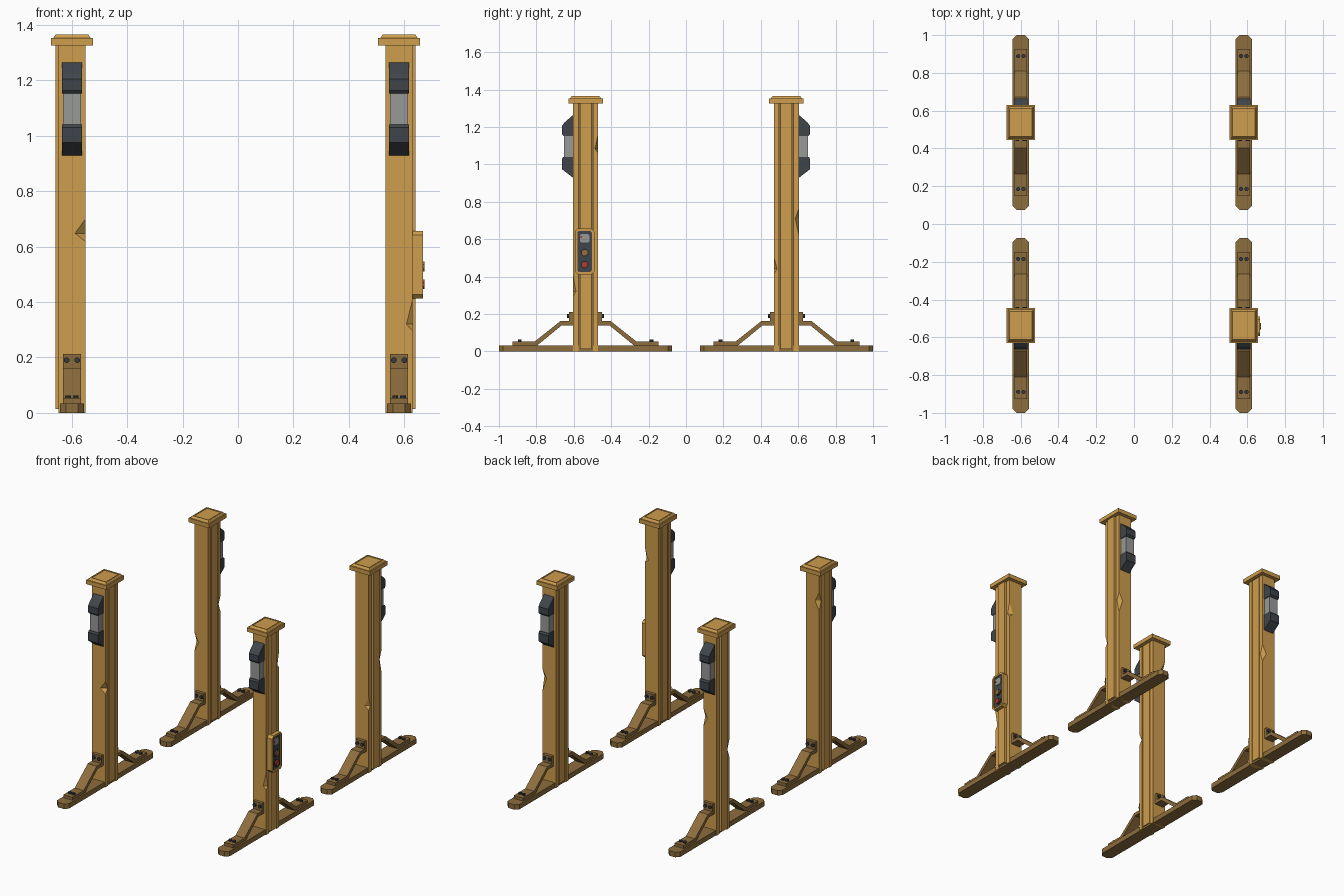
import bpy, bmesh, math
from mathutils import Vector

if "Cube" in bpy.data.objects:
    bpy.data.objects.remove(bpy.data.objects["Cube"])

def mat(name, r, g, b):
    m = bpy.data.materials.new(name)
    m.diffuse_color = (r, g, b, 1)
    m.use_nodes = True
    m.node_tree.nodes["Principled BSDF"].inputs["Base Color"].default_value = m.diffuse_color
    return m

TAN = mat("tan_paint", 0.62, 0.34, 0.075)
BROWN = mat("brown_base", 0.27, 0.155, 0.047)
SLATE = mat("dark_slate", 0.05, 0.06, 0.07)
BOLT = mat("bolt_steel", 0.035, 0.042, 0.05)
GLASS = mat("grey_glass", 0.31, 0.32, 0.31)
RED = mat("red_button", 0.40, 0.05, 0.03)
KNOB = mat("ochre_knob", 0.30, 0.15, 0.05)

# Local frame per post: u points outward in x, v points outward in y
AXES = {'u': lambda p, q, h: (h, p, q), 'v': lambda p, q, h: (p, h, q), 'z': lambda p, q, h: (p, q, h)}

def prism(bm, poly, axis, lo, hi, scale=1.0):
    """Extrude a 2D polygon along a local axis; returns the far face."""
    f = AXES[axis]
    a = [bm.verts.new(f(p, q, lo)) for p, q in poly]
    b = [bm.verts.new(f(p * scale, q * scale, hi)) for p, q in poly]
    n = len(poly)
    bm.faces.new(a[::-1])
    top = bm.faces.new(b)
    for i in range(n):
        bm.faces.new((a[i], a[(i + 1) % n], b[(i + 1) % n], b[i]))
    return top

def rect(p0, p1, q0, q1):
    return [(p0, q0), (p1, q0), (p1, q1), (p0, q1)]

def chamfer_rect(p0, p1, q0, q1, c):
    return [(p0 + c, q0), (p1 - c, q0), (p1, q0 + c), (p1, q1 - c),
            (p1 - c, q1), (p0 + c, q1), (p0, q1 - c), (p0, q0 + c)]

def disc(p, q, r, n=8):
    return [(p + r * math.cos(2 * math.pi * (i + .5) / n), q + r * math.sin(2 * math.pi * (i + .5) / n)) for i in range(n)]

def sink(bm, face, width, depth, index=0):
    """Inset a face, then sink the middle."""
    bmesh.ops.recalc_face_normals(bm, faces=bm.faces)
    bmesh.ops.inset_region(bm, faces=[face], thickness=width)
    face.normal_update()
    n = face.normal.copy()
    inner = bmesh.ops.extrude_discrete_faces(bm, faces=[face])['faces'][0]
    bmesh.ops.translate(bm, verts=inner.verts, vec=-n * depth)
    inner.material_index = index

def finish(bm, name, post, *mats):
    cx, cy, s, t = post
    for v in bm.verts:
        v.co = Vector((cx + s * v.co.x, cy + t * v.co.y, v.co.z))
    bmesh.ops.recalc_face_normals(bm, faces=bm.faces)
    me = bpy.data.meshes.new(name)
    bm.to_mesh(me)
    bm.free()
    for m in mats:
        me.materials.append(m)
    ob = bpy.data.objects.new(name, me)
    bpy.context.collection.objects.link(ob)
    return ob

def carve(ob, chips, post):
    """Cut two-facet chips out of the post corners."""
    bm = bmesh.new()
    for su, sv, z, ru, rv, up, dn in chips:
        c = Vector((su * .049, sv * .067, z))
        vs = [bm.verts.new(c + Vector(d)) for d in
              ((ru, 0, 0), (-ru, 0, 0), (0, rv, 0), (0, -rv, 0), (0, 0, up), (0, 0, -dn))]
        for i in (0, 1):
            for j in (2, 3):
                for k in (4, 5):
                    bm.faces.new((vs[i], vs[j], vs[k]))
    cutter = finish(bm, "chip_cutter", post, TAN)
    cutter.hide_render = True
    md = ob.modifiers.new("chips", 'BOOLEAN')
    md.operation, md.solver, md.object = 'DIFFERENCE', 'EXACT', cutter
    dg = bpy.context.evaluated_depsgraph_get()
    me = bpy.data.meshes.new_from_object(ob.evaluated_get(dg))
    ob.modifiers.clear()
    ob.data = me
    bpy.data.objects.remove(cutter)

def build_post(tag, post, chips):
    # post: two flanges and a central rib, raised on the outer side
    bm = bmesh.new()
    for k in (-1, 1):
        prism(bm, rect(-.049, .049, *sorted((k * .039, k * .067))), 'z', 0, 1.33)
    prism(bm, rect(-.049, .060, -.031, .031), 'z', .014, 1.328)
    carve(finish(bm, tag + "_post", post, TAN), chips, post)

    # groove web
    bm = bmesh.new()
    prism(bm, rect(-.038, .038, -.042, .042), 'z', .01, 1.327)
    finish(bm, tag + "_groove_web", post, BROWN)

    # cap: slab, sloped top, sunken panel
    bm = bmesh.new()
    prism(bm, rect(-.075, .075, -.092, .092), 'z', 1.325, 1.352)
    top = prism(bm, rect(-.067, .067, -.084, .084), 'z', 1.352, 1.366, .88)
    sink(bm, top, .010, .004)
    finish(bm, tag + "_cap", post, TAN)

    # foot beam
    bm = bmesh.new()
    prism(bm, chamfer_rect(-.043, .043, -.463, .463, .022), 'z', 0, .033)
    finish(bm, tag + "_foot", post, BROWN)

    # bent braces and their bolts
    bm, bb = bmesh.new(), bmesh.new()
    prof = [(.39, .033), (.39, .053), (.272, .053), (.135, .162), (.088, .162), (.088, .212),
            (.066, .212), (.066, .140), (.127, .140), (.258, .033)]
    for k in (-1, 1):
        prism(bm, [(k * v, z) for v, z in prof], 'u', -.033, .033)
        for u in (-.019, .019):
            prism(bb, disc(u, .19, .011), 'v', k * .085, k * .098)
            prism(bb, disc(u * .75, k * .352, .011), 'z', .05, .063)
    finish(bm, tag + "_braces", post, BROWN)
    finish(bb, tag + "_bolts", post, BOLT)

    # lamp: two sloped shades around a glass block
    bm = bmesh.new()
    prism(bm, [(.066, 1.265), (.115, 1.222), (.127, 1.205), (.127, 1.163), (.119, 1.153), (.066, 1.153)], 'u', -.036, .036)
    prism(bm, [(.066, .928), (.127, .975), (.127, 1.03), (.119, 1.04), (.066, 1.04)], 'u', -.036, .036)
    finish(bm, tag + "_lamp_shades", post, SLATE)
    bm = bmesh.new()
    prism(bm, rect(-.032, .032, 1.035, 1.158), 'v', .066, .115)
    finish(bm, tag + "_lamp_glass", post, GLASS)

CX_L, CX_R, CY = -.599, .581, .537
RF = (CX_R, -CY, 1, -1)
# chips: corner signs (u, v), height, reach in u and v, up, down
build_post("left_front", (CX_L, -CY, -1, -1),
           [(-1, 1, .648, .038, .024, .052, .03), (1, -1, 1.14, .03, .022, .06, .06)])
build_post("left_back", (CX_L, CY, -1, 1),
           [(1, -1, .53, .03, .022, .06, .06), (-1, 1, .76, .03, .022, .06, .06)])
build_post("right_front", RF,
           [(1, 1, .32, .022, .016, .09, .025), (1, -1, 1.085, .03, .017, .075, .025)])
build_post("right_back", (CX_R, CY, 1, 1),
           [(1, -1, .44, .03, .017, .065, .025), (1, 1, .71, .03, .02, .055, .09)])

# control box on the right front post
bm = bmesh.new()
face = prism(bm, chamfer_rect(-.047, .057, .412, .657, .016), 'u', .045, .086)
sink(bm, face, .014, .008, 1)
finish(bm, "control_box", RF, TAN, SLATE)
bm = bmesh.new()
prism(bm, chamfer_rect(-.020, .030, .583, .627, .006), 'u', .076, .083)
finish(bm, "control_screen", RF, GLASS)
bm = bmesh.new()
prism(bm, disc(.025, .612, .007), 'u', .076, .085)
finish(bm, "control_indicator", RF, RED)
for name, z, m in (("control_knob", .528, KNOB), ("control_button", .464, RED)):
    bm = bmesh.new()
    prism(bm, disc(.005, z, .024), 'u', .076, .082)
    finish(bm, name + "_collar", RF, BOLT)
    bm = bmesh.new()
    prism(bm, disc(.005, z, .019), 'u', .08, .091)
    finish(bm, name, RF, m)
